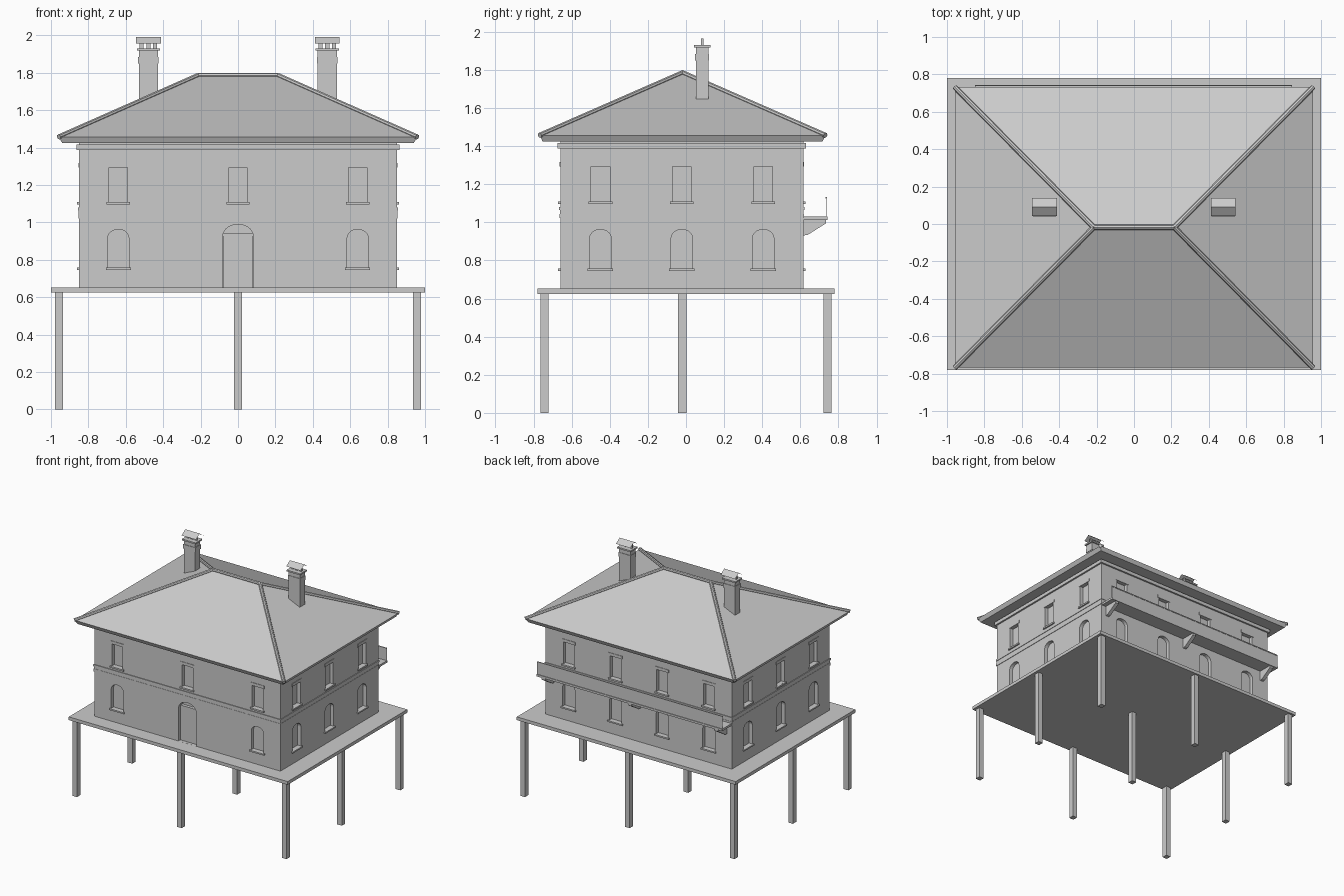
import bpy, bmesh
from math import pi, cos, sin
from mathutils import Matrix, Vector

if "Cube" in bpy.data.objects:
    bpy.data.objects.remove(bpy.data.objects["Cube"])

YC = -0.022  # centre of the house in y


def finish(name, bm):
    bmesh.ops.recalc_face_normals(bm, faces=bm.faces)
    me = bpy.data.meshes.new(name)
    bm.to_mesh(me)
    bm.free()
    ob = bpy.data.objects.new(name, me)
    bpy.context.collection.objects.link(ob)
    return ob


def add_box(bm, x0, x1, y0, y1, z0, z1):
    m = Matrix.Translation(((x0 + x1) / 2, (y0 + y1) / 2, (z0 + z1) / 2))
    bmesh.ops.create_cube(bm, size=1, matrix=m @ Matrix.Diagonal((x1 - x0, y1 - y0, z1 - z0, 1)))


def box(name, *ext):
    bm = bmesh.new()
    add_box(bm, *ext)
    return finish(name, bm)


def prism(bm, pts, d0, d1, M):
    """Extrude a (u, z) outline between outward depths d0 and d1 of a facade."""
    a = [bm.verts.new(M @ Vector((u, -d0, z))) for u, z in pts]
    b = [bm.verts.new(M @ Vector((u, -d1, z))) for u, z in pts]
    bm.faces.new(a)
    bm.faces.new(b[::-1])
    for i in range(len(pts)):
        j = (i + 1) % len(pts)
        bm.faces.new((a[i], a[j], b[j], b[i]))


def rect(u, w, z0, z1):
    return [(u - w, z0), (u + w, z0), (u + w, z1), (u - w, z1)]


def arch(u, w, z0, spring, top, n=10):
    return [(u - w, z0), (u + w, z0)] + [
        (u + w * cos(pi * i / n), spring + (top - spring) * sin(pi * i / n)) for i in range(n + 1)]


def facade(angle, dist):
    return Matrix.Translation((0, YC, 0)) @ Matrix.Rotation(angle, 4, 'Z') @ Matrix.Translation((0, -dist, 0))


# platform and its nine posts
box("platform", -1, 1, -0.78, 0.78, 0.625, 0.652)
for x in (-0.957, 0, 0.957):
    for y in (-0.743, -0.02, 0.743):
        box("post", x - 0.021, x + 0.021, y - 0.022, y + 0.022, 0, 0.625)

# walls with recessed openings, sills and lintels
walls = box("walls", -0.85, 0.85, -0.66, 0.616, 0.65, 1.425)
cut, sills, lintels = bmesh.new(), bmesh.new(), bmesh.new()
front = facade(0, 0.638)
sides = [(front, (-0.64, 0, 0.64)),
         (facade(pi, 0.638), (-0.64, -0.213, 0.213, 0.64)),
         (facade(pi / 2, 0.85), (-0.427, 0, 0.427)),
         (facade(-pi / 2, 0.85), (-0.427, 0, 0.427))]
for M, us in sides:
    for u in us:
        prism(cut, rect(u, 0.049, 1.11, 1.293), -0.03, 0.02, M)
        prism(sills, rect(u, 0.062, 1.097, 1.11), -0.03, 0.012, M)
        prism(lintels, rect(u, 0.062, 1.293, 1.317), -0.01, 0.004, M)
        if M is front and u == 0:
            prism(cut, arch(0, 0.082, 0.6525, 0.925, 0.99), -0.05, 0.02, M)
        else:
            prism(cut, arch(u, 0.056, 0.758, 0.918, 0.963), -0.03, 0.02, M)
            prism(sills, rect(u, 0.067, 0.746, 0.758), -0.03, 0.012, M)
cutter = finish("opening_cutter", cut)
cutter.hide_render = True
finish("window_sills", sills)
finish("window_lintels", lintels)
mod = walls.modifiers.new("openings", 'BOOLEAN')
mod.operation, mod.solver, mod.object = 'DIFFERENCE', 'EXACT', cutter
bpy.context.view_layer.objects.active = walls
bpy.ops.object.modifier_apply(modifier=mod.name)
bpy.data.objects.remove(cutter)

# door panel with a fanlight left open above it
box("door", -0.081, 0.081, -0.635, -0.605, 0.652, 0.94)


# horizontal mouldings round the house
def band(name, out, z0, z1):
    box(name, -0.85 - out, 0.85 + out, -0.66 - out, 0.616 + out, z0, z1)


band("belt_lower", 0.004, 1.022, 1.045)
band("belt_middle", 0.002, 1.045, 1.065)
band("belt_upper", 0.006, 1.065, 1.08)
band("cornice", 0.014, 1.388, 1.417)

# hipped roof with tapered eave
bm = bmesh.new()
RY = -0.018


def ring(hx, hy, z):
    return [bm.verts.new((sx * hx, RY + sy * hy, z)) for sx, sy in ((-1, -1), (1, -1), (1, 1), (-1, 1))]


low, top = ring(0.94, 0.735, 1.425), ring(0.958, 0.75, 1.457)
r0, r1 = [bm.verts.new((x, RY, 1.785)) for x in (-0.215, 0.215)]
bm.faces.new(low)
for i in range(4):
    j = (i + 1) % 4
    bm.faces.new((low[i], low[j], top[j], top[i]))
bm.faces.new((top[0], top[1], r1, r0))
bm.faces.new((top[2], top[3], r0, r1))
bm.faces.new((top[1], top[2], r1))
bm.faces.new((top[3], top[0], r0))
hips = [(top[0], r0), (top[3], r0), (top[1], r1), (top[2], r1), (r0, r1)]
hips = [(a.co.copy(), b.co.copy()) for a, b in hips]
finish("roof", bm)

# rounded ridge and hip tiles
bm = bmesh.new()
for a, b in hips:
    d = b - a
    m = Matrix.Translation((a + b) / 2) @ d.to_track_quat('Z', 'Y').to_matrix().to_4x4()
    bmesh.ops.create_cone(bm, cap_ends=True, segments=8, radius1=0.014, radius2=0.014, depth=d.length, matrix=m)
finish("ridge_tiles", bm)

# chimneys with collar, slab, little posts and a gabled sheet cap
for cx in (-0.479, 0.477):
    bm = bmesh.new()

    def block(hx, hy, z0, z1, ox=0):
        add_box(bm, cx + ox - hx, cx + ox + hx, 0.085 - hy, 0.085 + hy, z0, z1)

    block(0.051, 0.033, 1.645, 1.922)
    block(0.055, 0.037, 1.85, 1.885)
    block(0.062, 0.044, 1.918, 1.93)
    for ox in (-0.036, 0, 0.036):
        block(0.011, 0.006, 1.93, 1.965, ox)
    finish("chimney", bm)
    bm = bmesh.new()
    rows = [[bm.verts.new((cx + s * 0.066, y, z)) for s in (-1, 1)]
            for y, z in ((0.042, 1.957), (0.09, 1.99), (0.138, 1.957))]
    for p, q in zip(rows, rows[1:]):
        bm.faces.new((p[0], p[1], q[1], q[0]))
    finish("chimney_cap", bm)

# rear balcony: slab, thin parapet sheet, rail and triangular brackets
box("balcony_floor", -0.85, 0.845, 0.61, 0.742, 1.013, 1.03)
box("balcony_parapet", -0.85, 0.845, 0.735, 0.737, 1.03, 1.13)
box("balcony_rail", -0.85, 0.845, 0.732, 0.74, 1.126, 1.134)
side = Matrix.Rotation(pi / 2, 4, 'Z')
for x in (-0.79, 0, 0.79):
    bm = bmesh.new()
    prism(bm, [(0.61, 0.93), (0.64, 0.935), (0.735, 0.995), (0.735, 1.015), (0.61, 1.015)], x - 0.015, x + 0.015, side)
    finish("balcony_bracket", bm)
